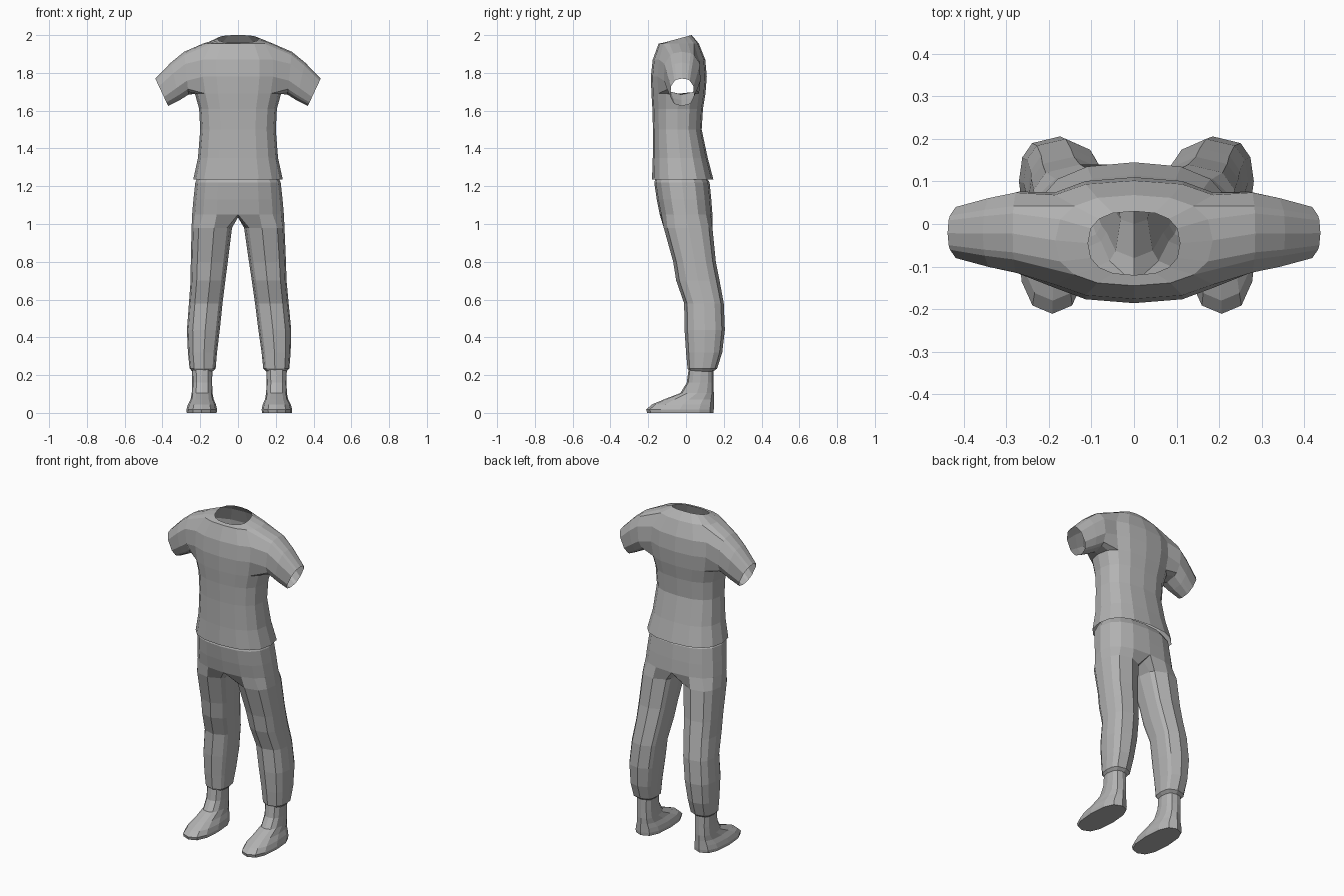
import bpy, bmesh, math
from mathutils import Vector

if "Cube" in bpy.data.objects:
    bpy.data.objects.remove(bpy.data.objects["Cube"])

N = 16  # sides of the body rings

grey = bpy.data.materials.new("cloth grey")
grey.diffuse_color = (0.45, 0.45, 0.45, 1)
grey.use_nodes = True
grey.node_tree.nodes["Principled BSDF"].inputs["Base Color"].default_value = grey.diffuse_color


def power(a, p):
    """Rounded-box version of cos / sin."""
    c, s = math.cos(a), math.sin(a)
    return math.copysign(abs(c) ** p, c), math.copysign(abs(s) ** p, s)


def body_ring(bm, z, x0, x1, y0, y1, tilt=0.0, p=0.8, n=N):
    verts = []
    for i in range(n):
        c, s = power(2 * math.pi * i / n, p)
        dy = (y1 - y0) / 2 * s
        verts.append(bm.verts.new(((x0 + x1) / 2 + (x1 - x0) / 2 * c,
                                   (y0 + y1) / 2 + dy, z + tilt * dy)))
    return verts


def bridge(bm, a, b, skip=()):
    n = len(a)
    for i in range(n):
        if i not in skip:
            bm.faces.new((a[i], a[(i + 1) % n], b[(i + 1) % n], b[i]))


def extend(bm, loop, base, rings, p):
    """Grow a tube from an open loop through (centre, u, v) rings."""
    c, u, v = base
    angles = [math.atan2((w.co - c).dot(v) / v.length_squared,
                         (w.co - c).dot(u) / u.length_squared) for w in loop]
    for c, u, v in rings:
        new = []
        for a in angles:
            cs, sn = power(a, p)
            new.append(bm.verts.new(c + u * cs + v * sn))
        bridge(bm, loop, new)
        loop = new


def finish(bm, name):
    bmesh.ops.recalc_face_normals(bm, faces=bm.faces[:])
    mesh = bpy.data.meshes.new(name)
    bm.to_mesh(mesh)
    bm.free()
    mesh.materials.append(grey)
    ob = bpy.data.objects.new(name, mesh)
    bpy.context.collection.objects.link(ob)


# Shirt body: z, half width, front y, back y, tilt
bm = bmesh.new()
profile = [(1.235, .237, -.180, .145, 0), (1.35, .212, -.176, .115, 0),
           (1.50, .200, -.175, .083, 0), (1.61, .206, -.178, .090, 0),
           (1.69, .228, -.183, .103, 0), (1.78, .245, -.186, .110, 0),
           (1.87, .245, -.176, .102, 0), (1.955, .185, -.145, .068, 0),
           (1.98, .108, -.120, .030, .27)]
rows = [body_ring(bm, z, -w, w, y0, y1, t) for z, w, y0, y1, t in profile]
LOW, HIGH = 4, 7  # rows bounding the armholes
armhole = {14, 15, 0, 1, 6, 7, 8, 9}
for r in range(len(rows) - 1):
    bridge(bm, rows[r], rows[r + 1], armhole if LOW <= r < HIGH else ())

# Sleeves: top x, top z, bottom x, bottom z, half depth
sleeve = [(.285, 1.912, .262, 1.685, .100), (.355, 1.855, .310, 1.655, .086),
          (.438, 1.770, .370, 1.625, .064)]
for s, mid in ((1, 0), (-1, 8)):
    cols = [(mid + k) % N for k in range(-2, 3)]
    loop = [rows[LOW][i] for i in cols]
    loop += [rows[r][cols[-1]] for r in range(LOW + 1, HIGH)]
    loop += [rows[HIGH][i] for i in reversed(cols)]
    loop += [rows[r][cols[0]] for r in range(HIGH - 1, LOW, -1)]
    base = (Vector((s * .2, -.037, 1.82)), Vector((0, .11, 0)), Vector((0, 0, .13)))
    rings = []
    for tx, tz, bx, bz, d in sleeve:
        rings.append((Vector((s * (tx + bx) / 2, -.02, (tz + bz) / 2)),
                      Vector((0, d, 0)),
                      Vector((s * (tx - bx) / 2, 0, (tz - bz) / 2))))
    extend(bm, loop, base, rings, .85)
finish(bm, "shirt")

# Trousers: hips
bm = bmesh.new()
profile = [(1.27, .200, -.150, .090), (1.22, .226, -.168, .125),
           (1.13, .236, -.155, .134), (1.05, .243, -.139, .140)]
rows = [body_ring(bm, z, -w, w, y0, y1) for z, w, y0, y1 in profile]
for a, b in zip(rows, rows[1:]):
    bridge(bm, a, b)
crotch = [bm.verts.new((0, y, 1.035)) for y in (.08, 0, -.08)]

# Trouser legs: z, inner x, outer x, front y, back y; the last ring tucks in
leg = [(.98, .032, .246, -.118, .140), (.80, .056, .252, -.068, .158),
       (.70, .070, .254, -.052, .178), (.58, .086, .264, -.010, .200),
       (.44, .102, .276, -.008, .206), (.32, .118, .272, .000, .192),
       (.235, .126, .264, .008, .165), (.22, .142, .250, .020, .145)]
for s, mid in ((1, 0), (-1, 8)):
    loop = [rows[-1][(mid + k) % N] for k in range(-4, 5)] + crotch[::s]
    base = (Vector((s * .12, 0, 1.04)), Vector((s * .12, 0, 0)), Vector((0, .14, 0)))
    rings = []
    for z, x0, x1, y0, y1 in leg:
        shift = .01 * (1 - z)
        rings.append((Vector((s * (x0 + x1) / 2 + shift, (y0 + y1) / 2, z)),
                      Vector((s * (x1 - x0) / 2, 0, 0)),
                      Vector((0, (y1 - y0) / 2, 0))))
    extend(bm, loop, base, rings, .8)
finish(bm, "trousers")

# Boots: z, inner x, outer x, front y, back y
boot = [(.26, .142, .252, .018, .145), (.16, .144, .250, .004, .146),
        (.105, .142, .252, -.030, .147), (.072, .136, .258, -.115, .147),
        (.045, .124, .272, -.180, .147), (.018, .118, .280, -.211, .147),
        (0, .120, .278, -.206, .145)]
for s, name in ((1, "left_boot"), (-1, "right_boot")):
    bm = bmesh.new()
    rows = []
    for z, x0, x1, y0, y1 in boot:
        a, b = sorted((s * x0, s * x1))
        rows.append(body_ring(bm, z, a + .007, b + .007, y0, y1, 0, .8, 12))
    for a, b in zip(rows, rows[1:]):
        bridge(bm, a, b)
    bm.faces.new(rows[-1])
    finish(bm, name)
